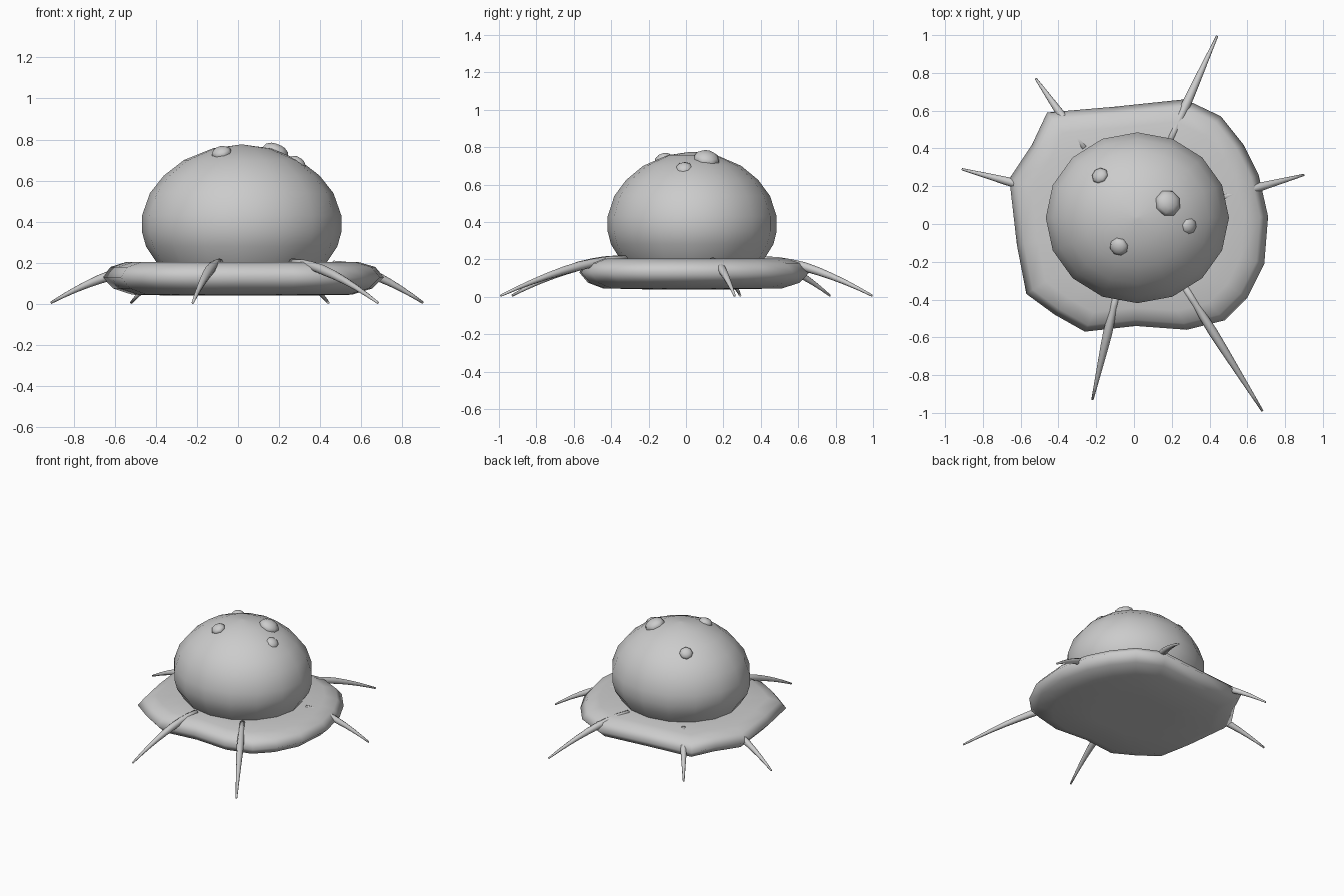
import bpy, bmesh, math
from mathutils import Vector, Matrix

cube = bpy.data.objects.get("Cube")
if cube:
    bpy.data.objects.remove(cube, do_unlink=True)

grey = bpy.data.materials.new("plain grey")
grey.diffuse_color = (0.6, 0.6, 0.6, 1)
grey.use_nodes = True
grey.node_tree.nodes["Principled BSDF"].inputs["Base Color"].default_value = (0.6, 0.6, 0.6, 1)


def finish(name, bm):
    bmesh.ops.recalc_face_normals(bm, faces=bm.faces)
    for face in bm.faces:
        face.smooth = True
    mesh = bpy.data.meshes.new(name)
    bm.to_mesh(mesh)
    bm.free()
    mesh.materials.append(grey)
    obj = bpy.data.objects.new(name, mesh)
    bpy.context.collection.objects.link(obj)
    return obj


def loft(name, rings):
    """Skin a stack of equal rings and cap both ends."""
    bm = bmesh.new()
    loops = [[bm.verts.new(p) for p in ring] for ring in rings]
    n = len(loops[0])
    for a, b in zip(loops, loops[1:]):
        for i in range(n):
            j = (i + 1) % n
            bm.faces.new((a[i], a[j], b[j], b[i]))
    for cap in (loops[0], loops[-1]):
        bmesh.ops.triangulate(bm, faces=[bm.faces.new(cap)])
    return finish(name, bm)


# Irregular skirt: one outline scaled through a rounded profile
outline = [(-.46, .59), (-.11, .62), (.27, .66), (.46, .57), (.58, .42), (.66, .26),
           (.71, .04), (.69, -.21), (.6, -.39), (.48, -.51), (.28, -.56), (.01, -.54),
           (-.26, -.57), (-.42, -.48), (-.57, -.37), (-.62, -.11), (-.66, .24), (-.54, .42)]
skirt = [(.4, .04), (.78, .045), (.92, .075), (1, .13), (.94, .18), (.82, .205), (.5, .205)]
loft("skirt", [[(x * s, y * s, z) for x, y in outline] for s, z in skirt])

# Domed body
CENTRE, RX, RY, SEGMENTS = Vector((.018, .033, 0)), .485, .452, 16
body = [(.76, .14), (.85, .2), (.96, .28), (1, .35), (1, .43), (.92, .54), (.78, .625),
        (.58, .7), (.29, .757), (.02, .775)]
angles = [math.tau * i / SEGMENTS for i in range(SEGMENTS)]
loft("body", [[CENTRE + Vector((RX * r * math.cos(a), RY * r * math.sin(a), z)) for a in angles]
              for r, z in body])

# Flattened warts sitting on the dome
for i, (pos, radius) in enumerate([((.18, .11, .735), .072), ((.29, -.01, .685), .046),
                                   ((-.08, -.12, .735), .05), ((-.18, .255, .675), .046)]):
    pos = Vector(pos)
    normal = pos - CENTRE - Vector((0, 0, .32))
    turn = normal.to_track_quat('Z', 'Y').to_matrix().to_4x4()
    bm = bmesh.new()
    bmesh.ops.create_uvsphere(bm, u_segments=8, v_segments=6, radius=radius,
                              matrix=Matrix.Translation(pos) @ turn @ Matrix.Diagonal((1, 1, .62, 1)))
    finish(f"wart_{i + 1}", bm)

# Curved tapering spines: root on the skirt, tip on the ground
spines = {"front_right": ((-.09, -.36, .205), (-.22, -.93)),
          "front_left": ((.26, -.32, .205), (.68, -.99)),
          "left": ((.46, .14, .195), (.9, .26)),
          "back_left": ((.18, .42, .2), (.44, .995)),
          "back_right": ((-.26, .4, .195), (-.52, .77)),
          "right": ((-.44, .165, .175), (-.91, .29))}
STEPS, SIDES = 8, 8
for name, (root, tip) in spines.items():
    root, tip = Vector(root), Vector((*tip, .006))
    side = (tip - root).cross(Vector((0, 0, 1))).normalized()
    rings = []
    for k in range(STEPS + 1):
        t = k / STEPS
        p = root.lerp(tip, t)
        p.z = root.z + (tip.z - root.z) * t ** 1.6
        r = .017 + .02 * t if t < .4 else .025 - .019 * (t - .4) / .6
        up = side.cross(tip - root).normalized()
        rings.append([p + r * (side * math.cos(a) + up * math.sin(a))
                      for a in (math.tau * s / SIDES for s in range(SIDES))])
    loft(name + "_spine", rings)
